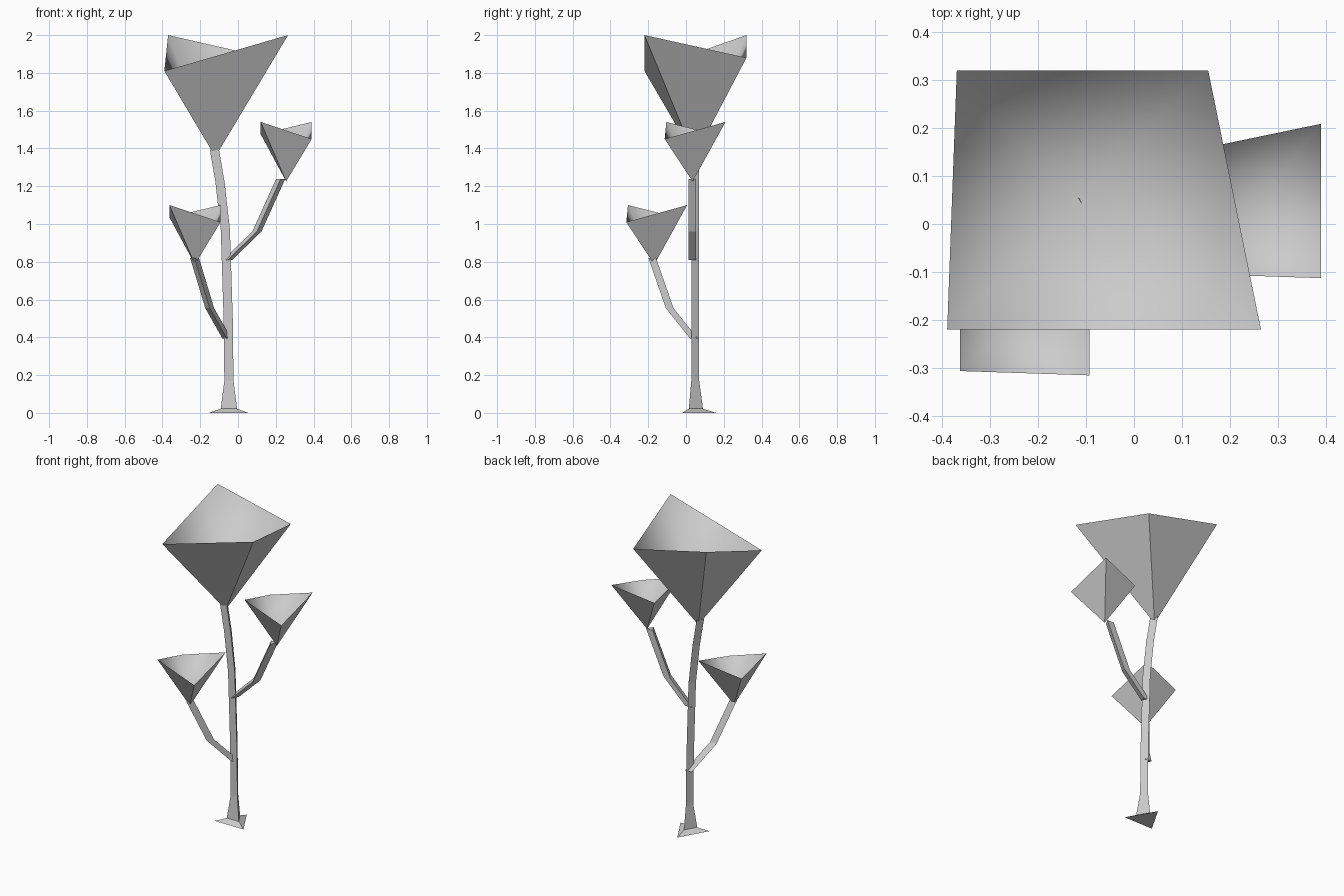
import bpy, math

if "Cube" in bpy.data.objects:
    bpy.data.objects.remove(bpy.data.objects["Cube"])


def mesh_object(name, verts, faces, smooth_faces=()):
    mesh = bpy.data.meshes.new(name)
    mesh.from_pydata(verts, [], faces)
    for i in smooth_faces:
        mesh.polygons[i].use_smooth = True
    mesh.update()
    ob = bpy.data.objects.new(name, mesh)
    bpy.context.collection.objects.link(ob)
    return ob


def tri_tube(name, rings, turn):
    """Three-sided tube through level triangles given as (x, y, z, radius)."""
    verts, faces = [], []
    for x, y, z, r in rings:
        for k in range(3):
            a = math.radians(turn + 120 * k)
            verts.append((x + r * math.cos(a), y + r * math.sin(a), z))
    for i in range(len(rings) - 1):
        for k in range(3):
            a, b = 3 * i + k, 3 * i + (k + 1) % 3
            faces.append((a, b, b + 3, a + 3))
    n = len(verts)
    faces += [(2, 1, 0), (n - 3, n - 2, n - 1)]
    return mesh_object(name, verts, faces)


def foliage(name, apex, corners, lift):
    """Hollow upside-down pyramid: flat outside, smooth inside, open top.
    Corners run front left, front right, back right, back left."""
    inner = (apex[0], apex[1], apex[2] + lift)
    verts = list(corners) + [apex] + list(corners) + [inner]
    faces = [(k, 4, (k + 1) % 4) for k in range(4)]
    faces += [(5 + (k + 1) % 4, 9, 5 + k) for k in range(4)]
    return mesh_object(name, verts, faces, smooth_faces=range(4, 8))


# Trunk with flared foot
tri_tube("trunk", [
    (-0.05, 0.04, 0.0, 0.12), (-0.048, 0.04, 0.022, 0.05),
    (-0.048, 0.042, 0.17, 0.028), (-0.052, 0.042, 0.5, 0.028),
    (-0.067, 0.042, 0.97, 0.028), (-0.095, 0.042, 1.22, 0.028),
    (-0.125, 0.042, 1.395, 0.028)], 90)

# Branches
tri_tube("right_branch", [
    (-0.055, 0.04, 0.81, 0.028), (0.10, 0.04, 0.96, 0.028),
    (0.225, 0.04, 1.237, 0.028)], -90)
tri_tube("left_branch", [
    (-0.06, 0.048, 0.395, 0.027), (-0.15, -0.08, 0.555, 0.027),
    (-0.23, -0.172, 0.82, 0.027)], -90)

# Main crown
foliage("main_crown", (-0.12, 0.045, 1.356), [
    (-0.39, -0.22, 1.81), (0.265, -0.22, 2.0),
    (0.155, 0.32, 1.88), (-0.37, 0.32, 2.0)], 0.02)

# Two matching small crowns
small = [(-0.135, -0.139, 0.315), (0.135, -0.148, 0.225),
         (0.135, 0.174, 0.315), (-0.135, 0.118, 0.25)]
for name, (ax, ay, az) in (("right_crown", (0.255, 0.035, 1.225)),
                           ("left_crown", (-0.228, -0.168, 0.785))):
    foliage(name, (ax, ay, az),
            [(ax + x, ay + y, az + z) for x, y, z in small], 0.01)
